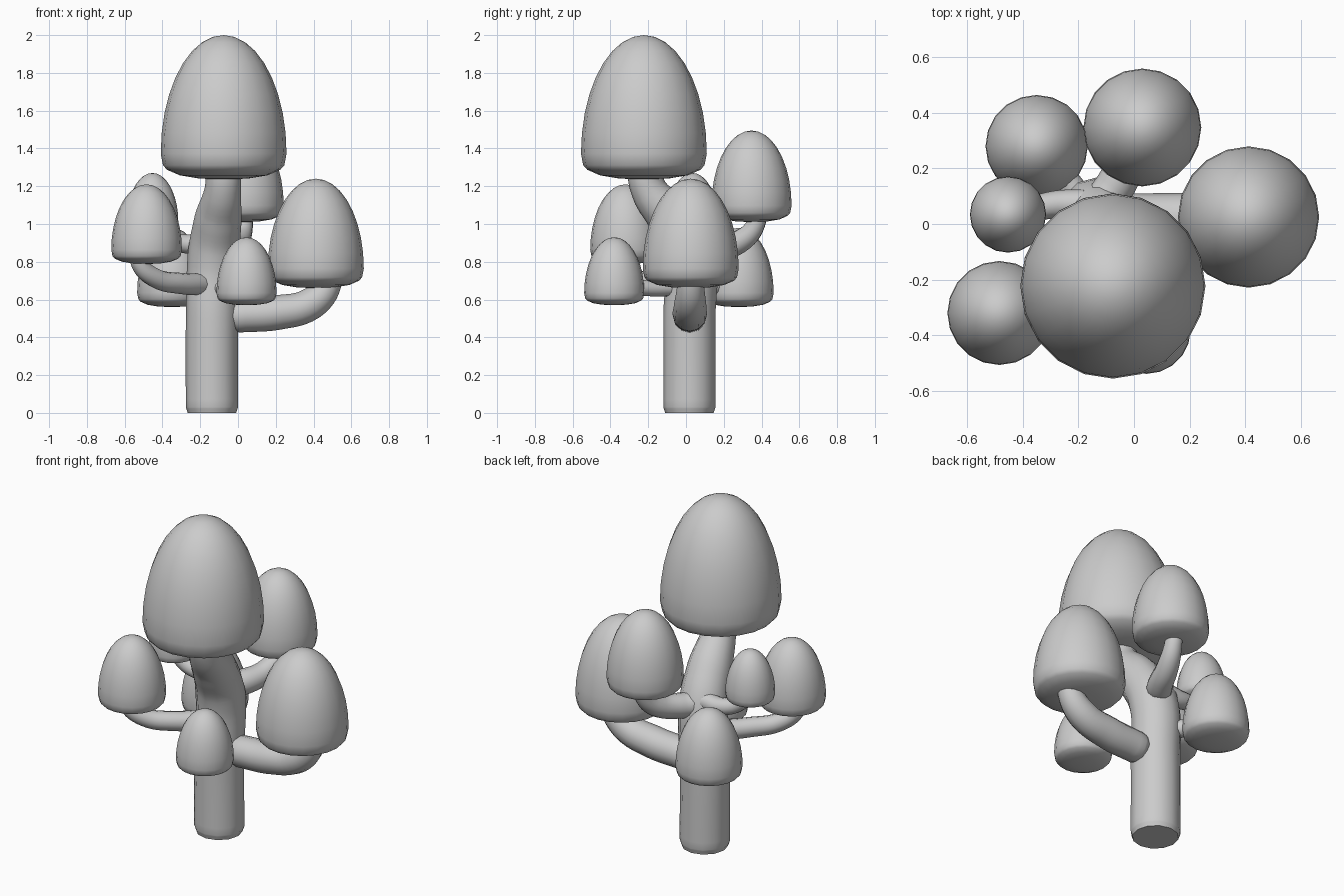
import bpy, bmesh, math

if "Cube" in bpy.data.objects:
    bpy.data.objects.remove(bpy.data.objects["Cube"])


def smooth(ob, angle):
    bpy.ops.object.select_all(action='DESELECT')
    bpy.context.view_layer.objects.active = ob
    ob.select_set(True)
    bpy.ops.object.shade_smooth_by_angle(angle=math.radians(angle))


# Egg-shaped cap: shallow convex underside, elliptical dome, revolved
def cap(name, x, y, radius, z0, z1, sides=20):
    prof = [(0.0, 0.0), (0.4, 0.008), (0.7, 0.03), (0.9, 0.068), (0.965, 0.1)]
    for i in range(10):
        a = math.radians(i * 10)
        prof.append((math.cos(a), 0.18 + 0.82 * math.sin(a)))
    prof[-1] = (0.0, 1.0)
    bm = bmesh.new()
    vs = [bm.verts.new((r * radius, 0, t * (z1 - z0))) for r, t in prof]
    es = [bm.edges.new(p) for p in zip(vs, vs[1:])]
    bmesh.ops.spin(bm, geom=vs + es, axis=(0, 0, 1), cent=(0, 0, 0),
                   angle=2 * math.pi, steps=sides)
    bmesh.ops.remove_doubles(bm, verts=bm.verts, dist=1e-4)
    bmesh.ops.recalc_face_normals(bm, faces=bm.faces)
    me = bpy.data.meshes.new(name)
    bm.to_mesh(me)
    bm.free()
    ob = bpy.data.objects.new(name, me)
    ob.location = (x, y, z0)
    bpy.context.collection.objects.link(ob)
    smooth(ob, 50)


# Tapered tube along a smooth path of (x, y, z, radius)
def stem(name, pts):
    cu = bpy.data.curves.new(name, 'CURVE')
    cu.dimensions = '3D'
    cu.bevel_depth = 1.0
    cu.bevel_resolution = 4
    cu.resolution_u = 6
    cu.use_fill_caps = True
    sp = cu.splines.new('BEZIER')
    sp.bezier_points.add(len(pts) - 1)
    for bp, (x, y, z, r) in zip(sp.bezier_points, pts):
        bp.co = (x, y, z)
        bp.radius = r
        bp.handle_left_type = bp.handle_right_type = 'AUTO'
    ob = bpy.data.objects.new(name, cu)
    bpy.context.collection.objects.link(ob)
    bpy.ops.object.select_all(action='DESELECT')
    bpy.context.view_layer.objects.active = ob
    ob.select_set(True)
    bpy.ops.object.convert(target='MESH')
    smooth(bpy.context.object, 50)


# Trunk, bending forward under the main cap
stem("trunk", [(-.138, .018, 0, .128), (-.138, .018, .03, .138),
               (-.138, .018, .5, .138), (-.128, .015, .84, .138),
               (-.105, -.08, 1.03, .125), (-.08, -.2, 1.19, .095),
               (-.075, -.22, 1.36, .09)])

# Branches
stem("right_branch", [(-.04, .02, .51, .075), (0, .02, .515, .09), (.2, .02, .53, .092),
                      (.39, .022, .58, .085), (.48, .025, .69, .07), (.48, .025, .76, .065)])
stem("back_branch", [(-.12, .07, .87, .07), (-.06, .15, .87, .072),
                     (.0, .29, .91, .062), (.03, .37, 1.0, .05), (.03, .38, 1.1, .045)])
stem("front_left_branch", [(-.2, -.06, .68, .058), (-.3, -.16, .685, .056),
                           (-.44, -.27, .715, .052), (-.52, -.32, .79, .046),
                           (-.53, -.32, .87, .045)])
stem("left_branch", [(-.18, .07, .9, .055), (-.28, .07, .895, .05),
                     (-.4, .045, .94, .042), (-.45, .035, 1.03, .036)])
stem("back_left_branch", [(-.17, .06, .67, .05), (-.25, .16, .67, .05),
                          (-.34, .26, .7, .045)])
stem("front_branch", [(-.1, -.06, .66, .042), (-.03, -.2, .66, .042),
                      (.04, -.36, .68, .04)])

# Caps
cap("main_cap", -.076, -.223, .333, 1.235, 2.0)
cap("right_cap", .412, .025, .254, .66, 1.24)
cap("back_cap", .03, .347, .212, 1.01, 1.495)
cap("back_left_cap", -.35, .28, .184, .56, .98)
cap("left_cap", -.453, .034, .137, .955, 1.27)
cap("front_left_cap", -.484, -.32, .187, .788, 1.21)
cap("front_cap", .045, -.38, .159, .57, .93)
